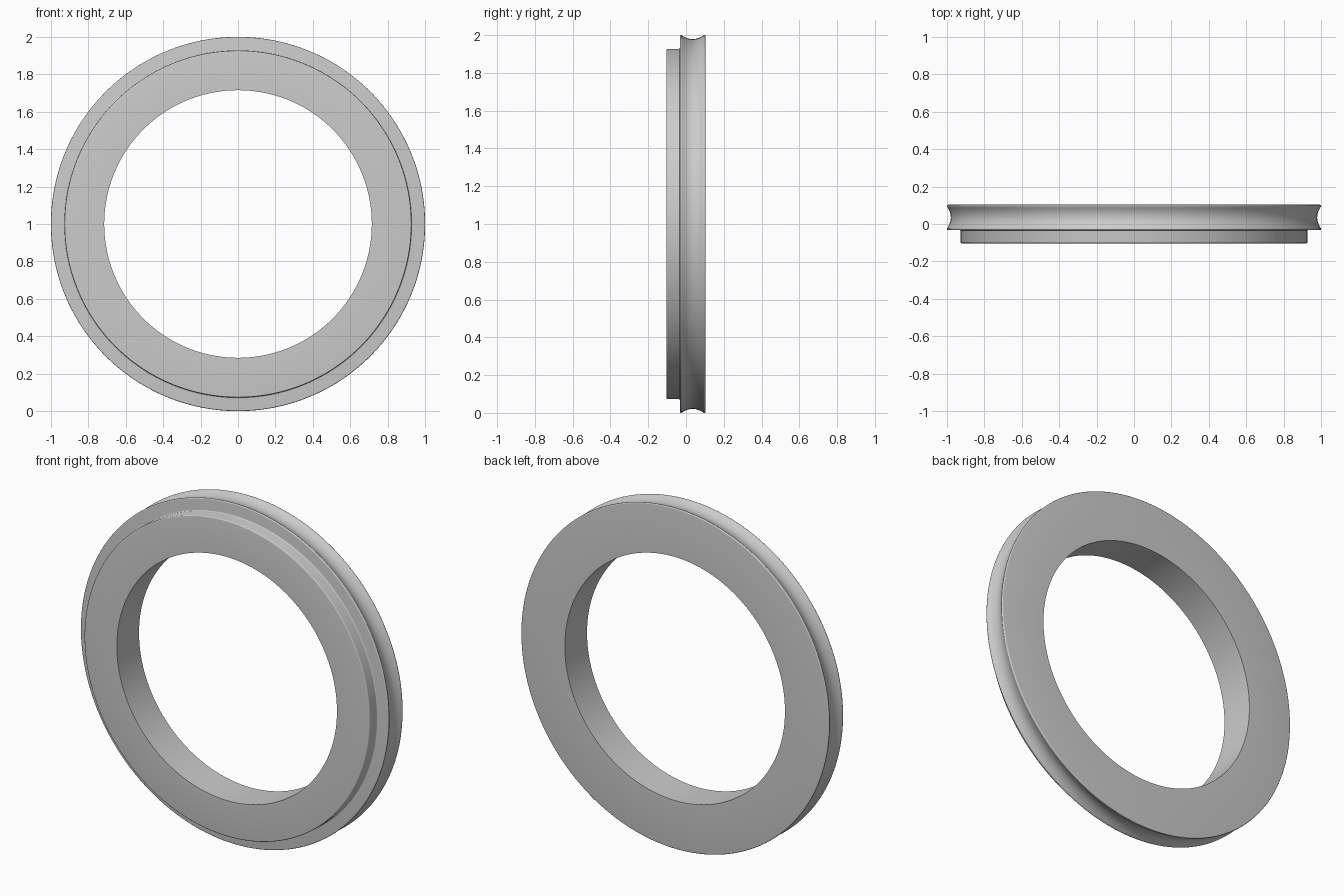
import bpy, bmesh, math

if "Cube" in bpy.data.objects:
    bpy.data.objects.remove(bpy.data.objects["Cube"], do_unlink=True)

SEGMENTS = 160
BORE, HUB, RIM = 0.715, 0.927, 1.0
FRONT, STEP, BACK = -0.103, -0.033, 0.103
LIP, DEPTH, ROUND = 0.008, 0.021, 0.006

grey = bpy.data.materials.new("plain grey")
grey.use_nodes = True
colour = (0.6, 0.6, 0.6, 1)
grey.diffuse_color = colour
grey.node_tree.nodes["Principled BSDF"].inputs["Base Color"].default_value = colour


def arc(r, y, radius, start, end, steps=5):
    """Points (radius, y) along a corner fillet, angles in degrees."""
    angles = [math.radians(start + (end - start) * i / steps) for i in range(steps + 1)]
    return [(r + radius * math.cos(a), y + radius * math.sin(a)) for a in angles]


# Cross-section: bore, stepped hub, rounded lips and a concave rim groove
profile = [(BORE, FRONT)]
profile += arc(HUB - ROUND, FRONT + ROUND, ROUND, -90, 0)
profile += arc(HUB + ROUND, STEP - ROUND, ROUND, 180, 90)
profile += arc(RIM - ROUND, STEP + ROUND, ROUND, -90, 0)
start, end = STEP + LIP, BACK - LIP
for i in range(17):
    t = i / 16
    profile.append((RIM - DEPTH * (1 - (2 * t - 1) ** 2), start + (end - start) * t))
profile += arc(RIM - ROUND, BACK - ROUND, ROUND, 0, 90)
profile.append((BORE, BACK))

# Sweep the section around the y axis
bm = bmesh.new()
rings = []
for s in range(SEGMENTS):
    a = math.tau * s / SEGMENTS
    rings.append([bm.verts.new((r * math.cos(a), y, 1 + r * math.sin(a))) for r, y in profile])
for s, ring in enumerate(rings):
    following = rings[(s + 1) % SEGMENTS]
    for i in range(len(profile)):
        j = (i + 1) % len(profile)
        bm.faces.new((ring[i], ring[j], following[j], following[i]))
bmesh.ops.recalc_face_normals(bm, faces=bm.faces)
mesh = bpy.data.meshes.new("grooved_ring")
bm.to_mesh(mesh)
bm.free()
mesh.materials.append(grey)

ring_object = bpy.data.objects.new("grooved_ring", mesh)
bpy.context.collection.objects.link(ring_object)
bpy.ops.object.select_all(action="DESELECT")
ring_object.select_set(True)
bpy.context.view_layer.objects.active = ring_object
bpy.ops.object.shade_smooth_by_angle(angle=math.radians(35))
